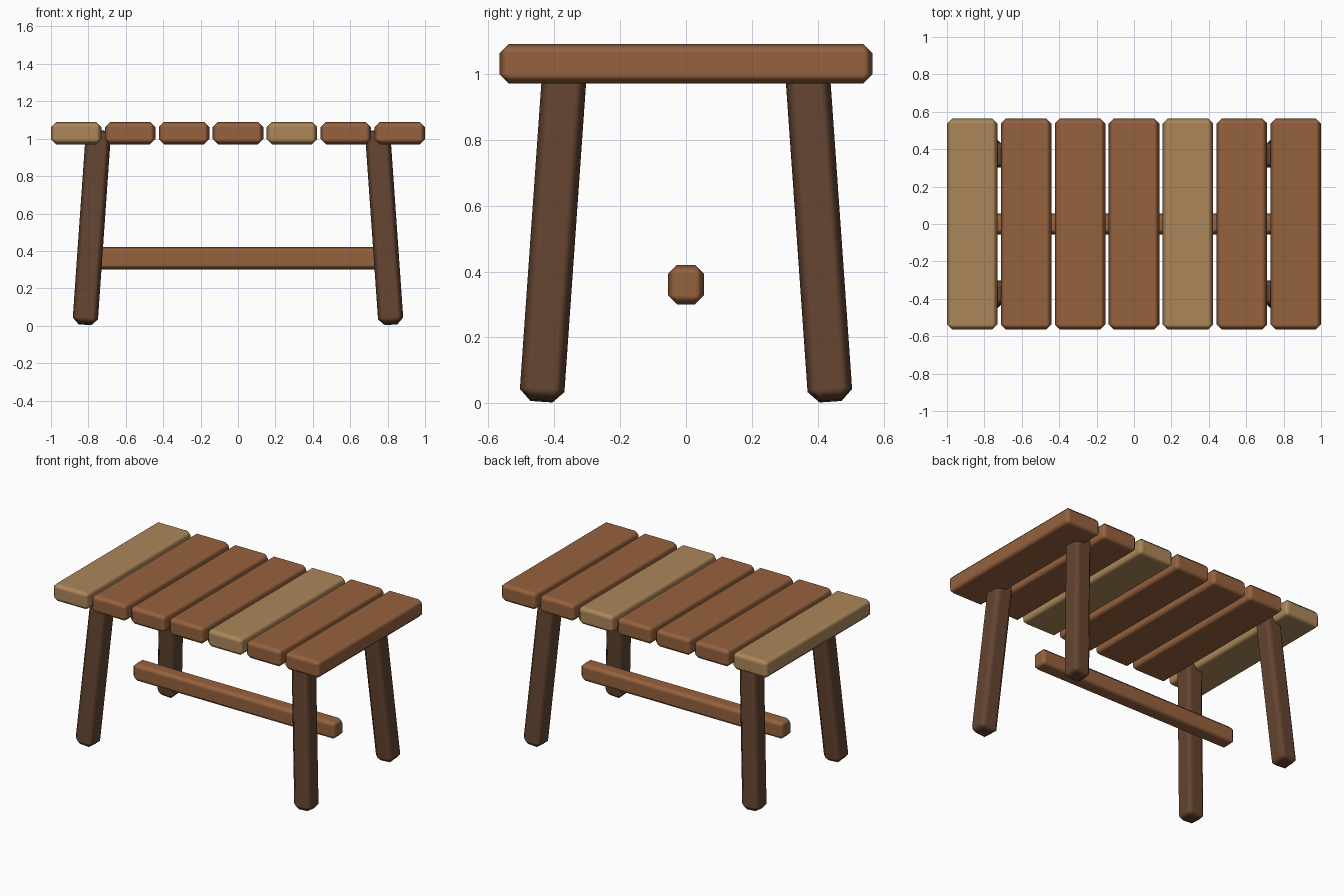
import bpy
from math import radians

cube = bpy.data.objects.get("Cube")
if cube:
    bpy.data.objects.remove(cube, do_unlink=True)


def material(name, rgb):
    mat = bpy.data.materials.new(name)
    mat.use_nodes = True
    mat.diffuse_color = (*rgb, 1)
    mat.node_tree.nodes["Principled BSDF"].inputs["Base Color"].default_value = (*rgb, 1)
    return mat


brown = material("brown wood", (0.305, 0.122, 0.048))
tan = material("tan wood", (0.41, 0.245, 0.102))
dark = material("dark wood", (0.127, 0.058, 0.031))


def beam(name, size, location, mat, chamfer, rotation=(0, 0, 0)):
    """Chamfered wooden block with softly shaded edges."""
    bpy.ops.mesh.primitive_cube_add(size=1, location=location, rotation=rotation)
    obj = bpy.context.object
    obj.name = name
    obj.data.name = name
    # Store the size in the mesh so the chamfer stays even
    for v in obj.data.vertices:
        v.co = [c * s for c, s in zip(v.co, size)]
    obj.data.materials.append(mat)
    bpy.ops.object.shade_smooth()
    bevel = obj.modifiers.new("chamfer", "BEVEL")
    bevel.width = chamfer
    bevel.segments = 1
    bevel.harden_normals = True
    return obj


# Table top: seven planks, two of lighter wood
PLANKS, WIDTH = 7, 0.27
pitch = (2 - WIDTH) / (PLANKS - 1)
for i in range(PLANKS):
    x = -1 + WIDTH / 2 + i * pitch
    beam(f"plank_{i + 1}", (WIDTH, 1.13, 0.12), (x, 0, 1.03),
         tan if i in (0, 4) else brown, 0.028)

# Four legs splayed outwards both ways
lean = radians(4)
for sy, end in ((-1, "front"), (1, "back")):
    for sx, side in ((1, "left"), (-1, "right")):
        beam(f"{end}_{side}_leg", (0.135, 0.135, 1.04),
             (sx * 0.782, sy * 0.402, 0.525), dark, 0.034,
             (sy * lean, -sx * lean, 0))

# Stretcher bar between the leg pairs
beam("stretcher", (1.52, 0.11, 0.12), (0, 0, 0.36), brown, 0.028)
